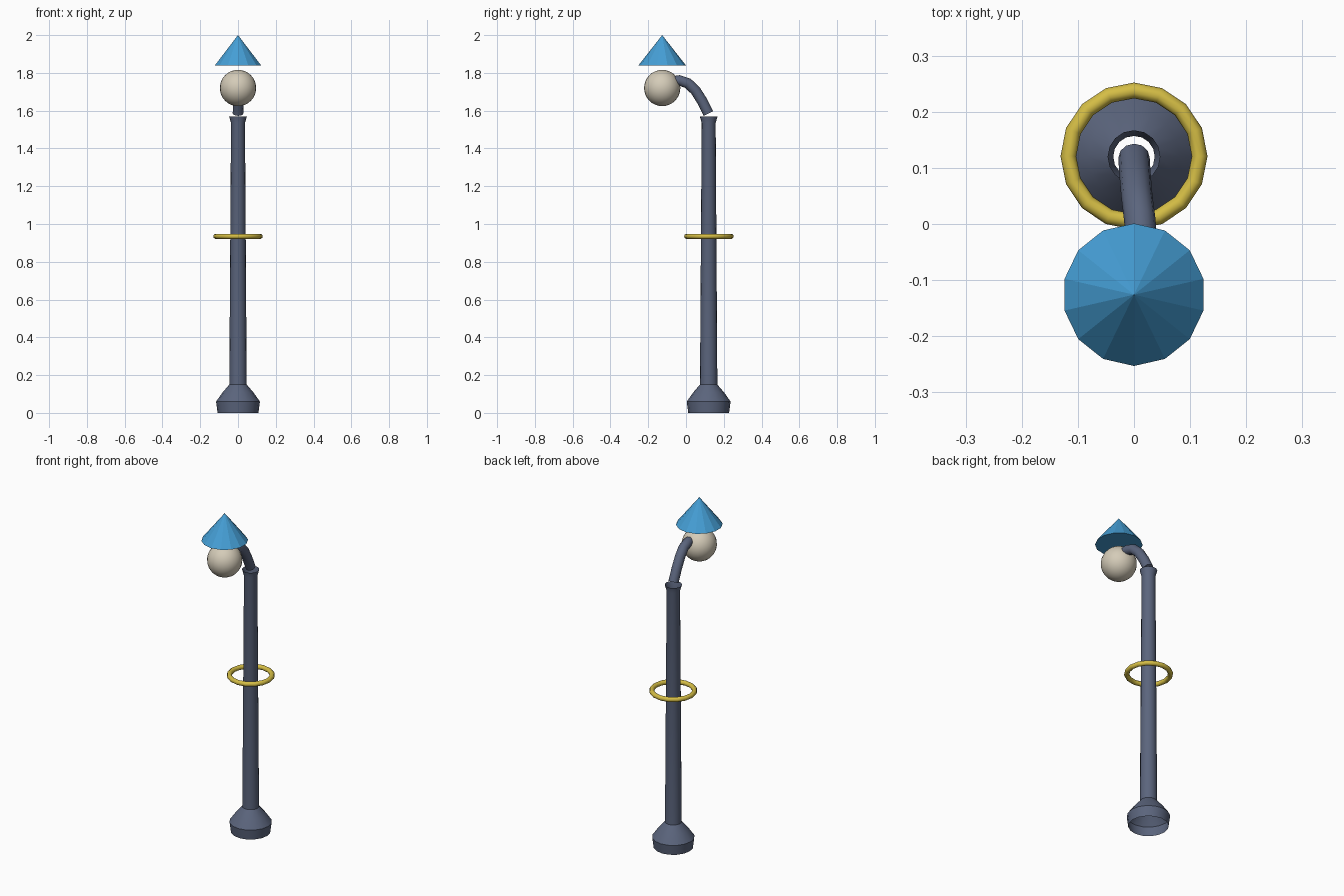
import bpy, bmesh
from math import pi, sin, cos
from mathutils import Vector

cube = bpy.data.objects.get("Cube")
if cube:
    bpy.data.objects.remove(cube, do_unlink=True)

POST_Y, LAMP_Y = 0.12, -0.126


def material(name, rgb):
    m = bpy.data.materials.new(name)
    m.use_nodes = True
    m.diffuse_color = (*rgb, 1)
    m.node_tree.nodes["Principled BSDF"].inputs["Base Color"].default_value = (*rgb, 1)
    return m


slate = material("slate_grey", (0.105, 0.13, 0.205))
blue = material("sky_blue", (0.06, 0.345, 0.67))
yellow = material("mustard_yellow", (0.66, 0.51, 0.06))
cream = material("warm_cream", (0.66, 0.6, 0.48))


def finish(ob, name, mat, angle=None):
    ob.name = ob.data.name = name
    ob.data.materials.clear()
    ob.data.materials.append(mat)
    if angle is not None:
        bpy.ops.object.select_all(action='DESELECT')
        ob.select_set(True)
        bpy.context.view_layer.objects.active = ob
        bpy.ops.object.shade_smooth_by_angle(angle=angle)
    return ob


def mesh_object(bm, name, mat, location=(0, 0, 0), angle=None):
    mesh = bpy.data.meshes.new(name)
    bmesh.ops.recalc_face_normals(bm, faces=bm.faces)
    bm.to_mesh(mesh)
    bm.free()
    ob = bpy.data.objects.new(name, mesh)
    ob.location = location
    bpy.context.collection.objects.link(ob)
    return finish(ob, name, mat, angle)


def bridge(bm, rings):
    """Join consecutive vertex rings with quads."""
    for a, b in zip(rings, rings[1:]):
        n = len(a)
        for i in range(n):
            j = (i + 1) % n
            bm.faces.new((a[i], a[j], b[j], b[i]))


def ring(bm, radius, z, sides):
    return [bm.verts.new((radius * cos(pi / 2 + 2 * pi * i / sides),
                          radius * sin(pi / 2 + 2 * pi * i / sides), z))
            for i in range(sides)]


# Hollow post with bulging foot and flared lip, open at both ends
profile = [(0.108, 0), (0.116, 0.06), (0.082, 0.108), (0.046, 0.15),
           (0.037, 1.535), (0.047, 1.57)]
bm = bmesh.new()
bridge(bm, [ring(bm, r, z, 16) for r, z in profile])
mesh_object(bm, "post", slate, (0, POST_Y, 0), 0.6)

# Curved arm reaching from the post into the globe
path = [(0, 0.118, 1.585), (0.002, 0.086, 1.65), (0.005, 0.05, 1.707),
        (0.01, 0.01, 1.745), (0.014, -0.035, 1.76), (0.017, -0.085, 1.752)]
points = [Vector(p) for p in path]
bm = bmesh.new()
rings = []
for i, p in enumerate(points):
    tangent = (points[min(i + 1, len(points) - 1)] - points[max(i - 1, 0)]).normalized()
    side = tangent.cross(Vector((1, 0, 0))).normalized()
    across = side.cross(tangent)
    rings.append([bm.verts.new(p + 0.028 * (cos(t) * across + sin(t) * side))
                  for t in (2 * pi * k / 12 for k in range(12))])
bridge(bm, rings)
bm.faces.new(rings[0])
bm.faces.new(rings[-1])
mesh_object(bm, "arm", slate, angle=0.9)

# Floating band around the post
bpy.ops.mesh.primitive_torus_add(location=(0, POST_Y + 0.001, 0.935), major_radius=0.117,
                                 minor_radius=0.014, major_segments=16, minor_segments=10)
finish(bpy.context.object, "band", yellow, 0.9)

# Round lamp globe
bpy.ops.mesh.primitive_uv_sphere_add(radius=0.096, segments=24, ring_count=16,
                                     location=(0, LAMP_Y, 1.72))
finish(bpy.context.object, "globe", cream, 0.9)

# Faceted conical shade with a closed underside
bm = bmesh.new()
rim = ring(bm, 0.127, 1.838, 14)
tip = bm.verts.new((0, 0, 2))
bm.faces.new(rim)
for i in range(len(rim)):
    bm.faces.new((rim[i - 1], rim[i], tip))
mesh_object(bm, "shade", blue, (0, LAMP_Y, 0))
